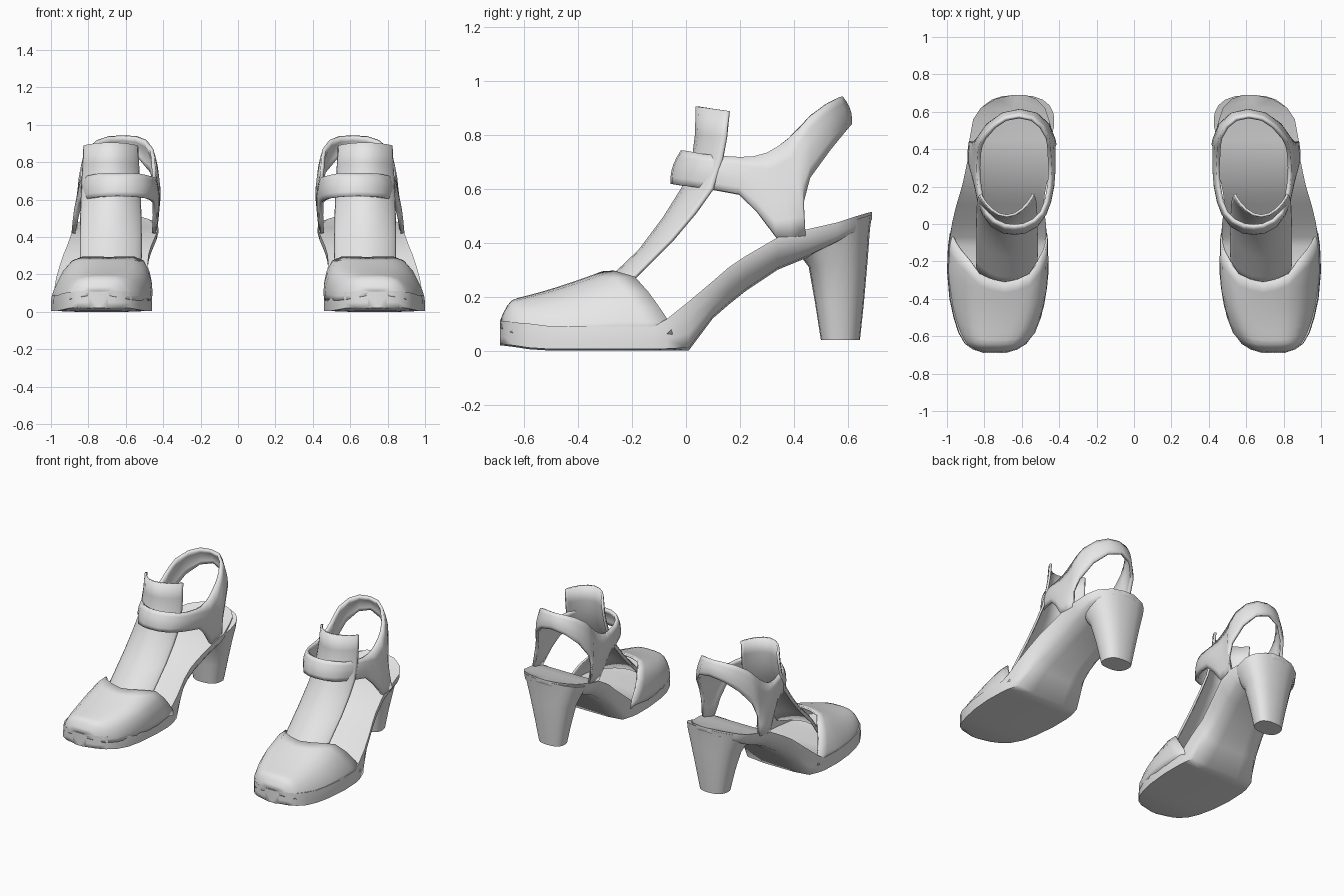
import bpy, bmesh, math

cube = bpy.data.objects.get("Cube")
if cube:
    bpy.data.objects.remove(cube, do_unlink=True)

grey = bpy.data.materials.new("plain grey")
grey.use_nodes = True
grey.diffuse_color = (0.8, 0.8, 0.8, 1)
grey.node_tree.nodes["Principled BSDF"].inputs["Base Color"].default_value = (0.8, 0.8, 0.8, 1)


def interp(table, y):
    """Linear lookup in rows that start with their position."""
    for a, b in zip(table, table[1:]):
        if y <= b[0]:
            f = max(0.0, (y - a[0]) / (b[0] - a[0]))
            return [p + (q - p) * f for p, q in zip(a[1:], b[1:])]
    return list(table[-1][1:])


def loft(name, rows, closed=False, caps=False, loop_rows=False, thick=0, angle=40):
    """Skin rows of points, then mirror the part for the other shoe."""
    bm = bmesh.new()
    grid = [[bm.verts.new(p) for p in row] for row in rows]
    pairs = list(zip(grid, grid[1:]))
    if loop_rows:
        pairs.append((grid[-1], grid[0]))
    n = len(rows[0])
    for r, s in pairs:
        for i in range(n if closed else n - 1):
            j = (i + 1) % n
            bm.faces.new((r[i], r[j], s[j], s[i]))
    if caps:
        bm.faces.new(grid[0])
        bm.faces.new(grid[-1])
    bmesh.ops.remove_doubles(bm, verts=bm.verts, dist=0.0005)
    bmesh.ops.recalc_face_normals(bm, faces=bm.faces)
    mesh = bpy.data.meshes.new(name)
    bm.to_mesh(mesh)
    bm.free()
    obj = bpy.data.objects.new(name, mesh)
    bpy.context.collection.objects.link(obj)
    mesh.materials.append(grey)
    bpy.ops.object.select_all(action='DESELECT')
    obj.select_set(True)
    bpy.context.view_layer.objects.active = obj
    bpy.ops.object.shade_smooth_by_angle(angle=math.radians(angle))
    if thick:
        mod = obj.modifiers.new("thickness", 'SOLIDIFY')
        mod.thickness = thick
        mod.offset = 0
    obj.modifiers.new("other shoe", 'MIRROR')
    return obj


# Toe upper: y, inner x, outer x, bottom z, top z
toe = [(-0.684, .685, .805, .085, .108), (-0.665, .625, .86, .075, .155),
       (-0.64, .58, .90, .065, .185), (-0.58, .53, .935, .06, .20),
       (-0.5, .50, .96, .06, .222), (-0.4, .475, .985, .06, .255),
       (-0.25, .46, 1.0, .06, .31), (-0.05, .466, .987, .06, .31)]
# Across the upper: width share, height share, y of the opening edge
half = [(.975, 0, -.05), (.965, .18, -.062), (.92, .4, -.10), (.84, .62, -.14),
        (.70, .84, -.19), (.5, .945, -.265), (.26, .985, -.295), (0, 1, -.31)]
across = half + [(-u, h, y) for u, h, y in reversed(half[:-1])]
rows = []
for f in (0, .03, .07, .11, .17, .27, .4, .55, .7, .85, 1):
    row = []
    for u, h, rim in across:
        y = -0.684 + f * (rim + 0.684)
        xi, xo, zb, zt = interp(toe, y)
        z = zb + h * (zt - zb)
        lean = .04 * h * min(1, f * 2)
        row.append(((xi + xo) / 2 - lean + u * (xo - xi) / 2, y, z))
    rows.append(row)
loft("toe_upper", rows, thick=.012)

# Arched sole: y, inner x, outer x, bottom z, top z, width share of the underside
sole = [(-0.69, .695, .795, .02, .11, 1), (-0.672, .625, .86, .018, .11, 1),
        (-0.64, .575, .905, .014, .105, 1), (-0.58, .53, .94, .005, .10, 1),
        (-0.5, .497, .965, 0, .09, 1), (-0.4, .475, .987, 0, .09, 1),
        (-0.25, .46, 1.0, 0, .09, 1), (-0.12, .46, .995, 0, .09, 1),
        (-0.07, .464, .988, 0, .118, 1), (.01, .472, .972, 0, .182, .96),
        (.10, .483, .95, .12, .258, .83), (.16, .477, .932, .172, .31, .77),
        (.22, .465, .915, .22, .35, .73), (.34, .435, .89, .30, .42, .72),
        (.45, .425, .88, .345, .45, .77), (.56, .455, .86, .40, .475, .9),
        (.62, .475, .82, .435, .495, .93), (.67, .525, .74, .465, .51, .95),
        (.69, .58, .65, .485, .515, .95)]
rows = []
for y, xi, xo, zb, zt, k in sole:
    c, w, t = (xi + xo) / 2, (xo - xi) / 2, zt - zb
    top = .98 if k == 1 else 1
    side = [(top, 1), (.995, .7), ((1 + k) / 2 + .03 * (1 - k), .35), (k, .06), (k * .5, 0)]
    section = [(0, .97), (.9, .97)] + side + [(0, 0)] \
        + [(-u, h) for u, h in reversed(side)] + [(-.9, .97)]
    rows.append([(c + u * w, y, zb + h * t) for u, h in section])
loft("arched_sole", rows, closed=True, caps=True, angle=75)

# Block heel: front y, back y, half width, centre x, z at front, z at back
heel = [(.50, .645, .095, .635, .04, .04), (.478, .66, .125, .638, .18, .18),
        (.455, .674, .162, .643, .31, .34), (.41, .682, .195, .648, .37, .45),
        (.36, .69, .21, .653, .40, .505)]
rows = []
for yf, yb, w, cx, zf, zb in heel:
    row = []
    for i in range(20):
        a = math.tau * i / 20
        s, c = math.sin(a), math.cos(a)
        f = .5 + .5 * math.copysign(abs(s) ** .8, s)
        x = cx + w * math.copysign(abs(c) ** .8, c) - .03 * f * w / .2
        row.append((x, yf + f * (yb - yf), zf + f * (zb - zf)))
    rows.append(row)
loft("block_heel", rows, closed=True, caps=True)

# Instep strap: front y, z, then edge y, z, half width
instep = [(-.36, .17, -.26, .17, .16), (-.28, .265, -.19, .27, .16),
          (-.17, .37, -.05, .41, .16), (-.08, .49, .035, .51, .158),
          (-.005, .61, .10, .60, .155), (.03, .72, .135, .71, .15),
          (.04, .80, .15, .79, .145), (.043, .905, .16, .888, .14)]
rows = []
for yf, zf, ye, ze, w in instep:
    row = []
    for i in range(11):
        s = math.sin((i / 5 - 1) * math.pi / 2)
        f = 1 - math.sqrt(max(0, 1 - s * s))
        f = .25 * f + .75 * s * s
        row.append((.68 + w * s, yf + f * (ye - yf), zf + f * (ze - zf)))
    rows.append(row)
loft("instep_strap", rows, thick=.014)

# Ankle strap with side legs: upper y, z, half width, then lower y, z, half width
ankle = [(-.01, .738, 0, -.048, .618, 0), (-.005, .738, .05, -.042, .617, .055),
         (.02, .735, .105, -.01, .612, .115), (.06, .727, .145, .05, .605, .155),
         (.12, .72, .17, .12, .595, .18), (.20, .715, .185, .2, .58, .197),
         (.25, .718, .19, .265, .515, .207), (.30, .732, .192, .335, .42, .215),
         (.34, .755, .19, .39, .42, .215), (.38, .785, .187, .442, .425, .215),
         (.42, .825, .182, .43, .55, .212), (.46, .87, .168, .455, .64, .2),
         (.52, .915, .125, .53, .745, .16), (.56, .935, .07, .585, .815, .09),
         (.573, .938, 0, .605, .84, 0)]


def strap_row(station, side):
    yu, zu, wu, yl, zl, wl = station
    row = []
    for i in range(6):
        f = i / 5
        bulge = .012 * math.sin(math.pi * f)
        w, y = wu + f * (wl - wu), yu + f * (yl - yu)
        drop = max(0, min(1, (.62 - (zu + f * (zl - zu))) / .2))
        cx = .64 + .025 * drop - .03 * max(0, (y - .4) / .2)
        if w < .1:
            y += -bulge if y < .2 else bulge
        row.append((cx + side * (w + (bulge if w > .1 else 0)), y, zu + f * (zl - zu)))
    return row


rows = [strap_row(s, 1) for s in ankle] + [strap_row(s, -1) for s in ankle[-2:0:-1]]
loft("ankle_strap", rows, loop_rows=True, thick=.02)
